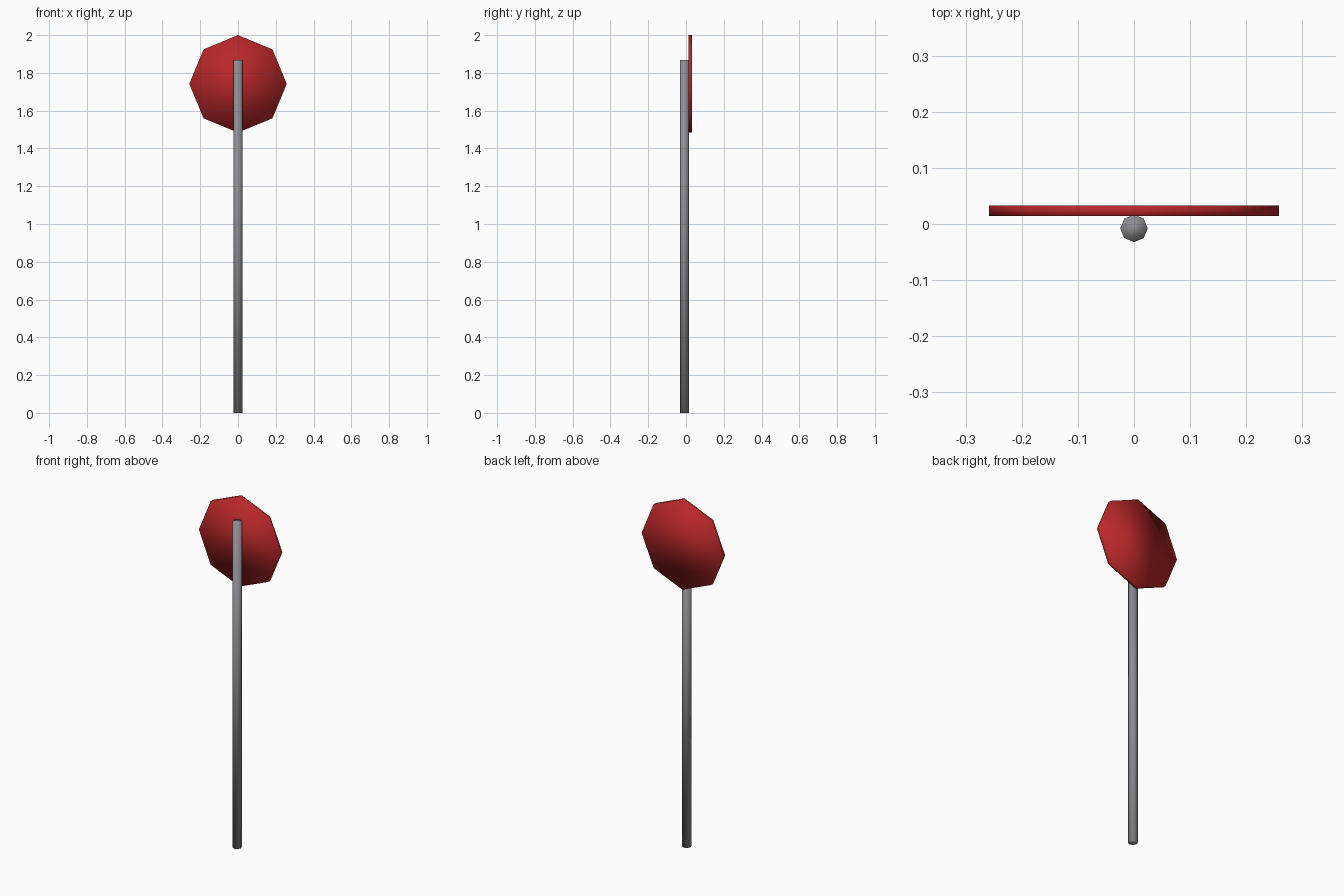
import bpy
from math import pi

cube = bpy.data.objects.get("Cube")
if cube:
    bpy.data.objects.remove(cube, do_unlink=True)


def make_material(name, colour):
    mat = bpy.data.materials.new(name)
    mat.use_nodes = True
    mat.diffuse_color = colour
    mat.node_tree.nodes["Principled BSDF"].inputs["Base Color"].default_value = colour
    return mat


def octagon_prism(name, radius, depth, location, mat, tilt=0.0):
    """Eight-sided prism with softly shaded sides and caps."""
    bpy.ops.mesh.primitive_cylinder_add(
        vertices=8, radius=radius, depth=depth, location=location, rotation=(tilt, 0, 0))
    obj = bpy.context.object
    obj.name = name
    obj.data.materials.append(mat)
    bpy.ops.object.transform_apply(location=False, rotation=True, scale=True)
    bpy.ops.object.shade_smooth()
    return obj


red = make_material("sign red", (0.48, 0.02, 0.022, 1))
grey = make_material("metal grey", (0.27, 0.27, 0.29, 1))

# Upright post
octagon_prism("post", 0.0245, 1.867, (0, -0.0078, 1.867 / 2), grey)

# Octagonal plate fixed behind the post
octagon_prism("sign_plate", 0.258, 0.019, (0, 0.0235, 1.742), red, pi / 2)
